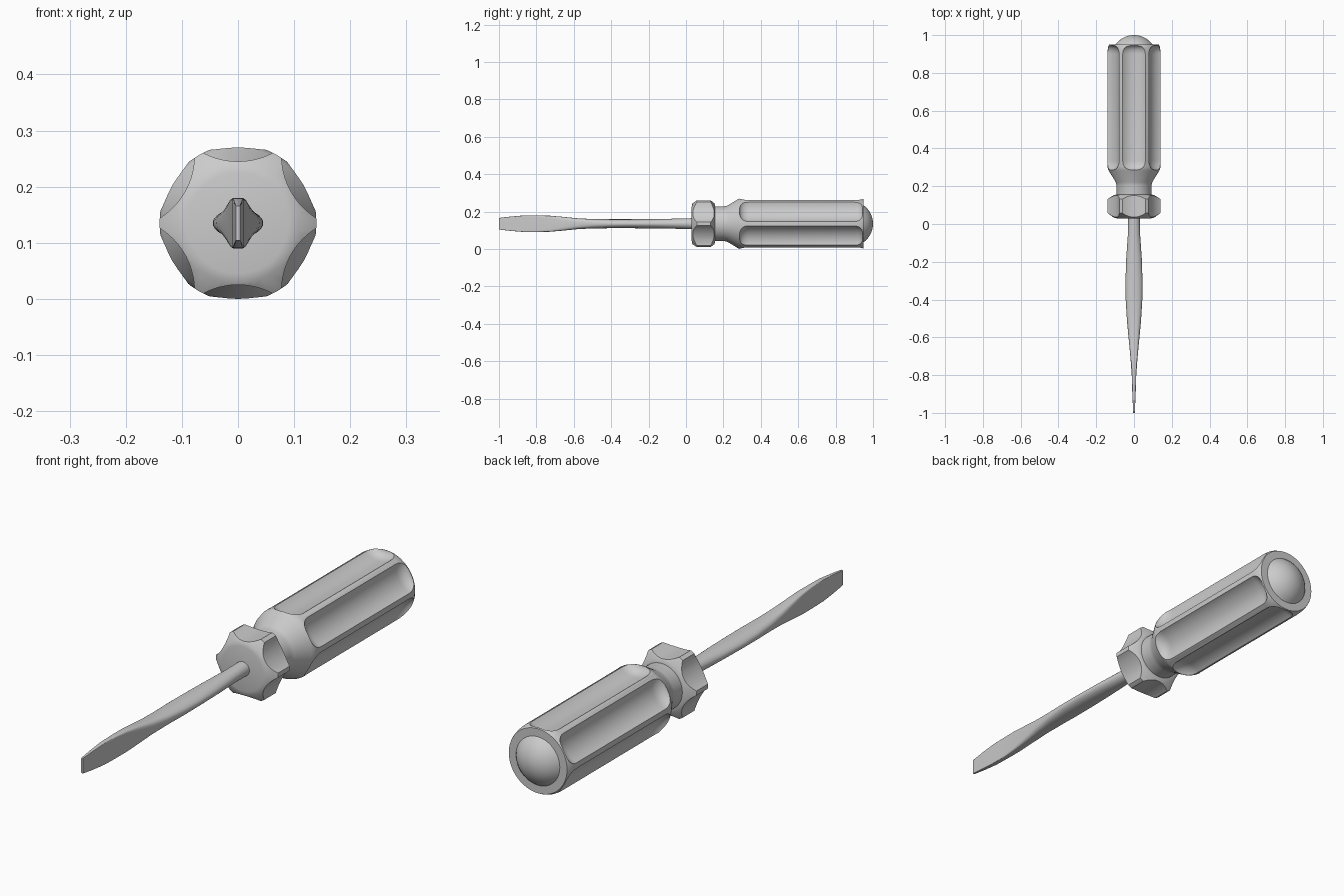
import bpy, bmesh, math
from mathutils import Vector

if "Cube" in bpy.data.objects:
    bpy.data.objects.remove(bpy.data.objects["Cube"])

ZC = 0.135  # height of the tool axis


def material(name, c):
    m = bpy.data.materials.new(name)
    m.diffuse_color = (*c, 1)
    m.use_nodes = True
    m.node_tree.nodes["Principled BSDF"].inputs["Base Color"].default_value = m.diffuse_color
    return m


GREY = material("plain grey", (0.6, 0.6, 0.6))


def loft(name, rings):
    """Skin a list of closed rings of points, capping both ends."""
    bm = bmesh.new()
    loops = [[bm.verts.new(p) for p in ring] for ring in rings]
    n = len(loops[0])
    for a, b in zip(loops, loops[1:]):
        for i in range(n):
            j = (i + 1) % n
            bm.faces.new((a[i], a[j], b[j], b[i]))
    bm.faces.new(loops[0])
    bm.faces.new(loops[-1])
    bmesh.ops.recalc_face_normals(bm, faces=bm.faces)
    me = bpy.data.meshes.new(name)
    bm.to_mesh(me)
    bm.free()
    me.materials.append(GREY)
    ob = bpy.data.objects.new(name, me)
    bpy.context.collection.objects.link(ob)
    return ob


def lathe(name, profile, n=48, cx=0.0, cz=ZC):
    """Turn a (y, radius) profile about an axis parallel to y."""
    return loft(name, [[(cx + r * math.cos(2 * math.pi * i / n), y,
                         cz + r * math.sin(2 * math.pi * i / n))
                        for i in range(n)] for y, r in profile])


def activate(ob):
    bpy.ops.object.select_all(action='DESELECT')
    ob.select_set(True)
    bpy.context.view_layer.objects.active = ob


def flute(ob, dist, profile):
    """Cut six hollows round the part with a turned cutter."""
    activate(ob)
    for k in range(6):
        a = math.radians(30 + 60 * k)
        cut = lathe("flute_cutter", profile, 64,
                    dist * math.cos(a), ZC + dist * math.sin(a))
        cut.hide_render = True
        mod = ob.modifiers.new("flute", 'BOOLEAN')
        mod.operation, mod.solver, mod.object = 'DIFFERENCE', 'EXACT', cut
        bpy.ops.object.modifier_apply(modifier=mod.name)
        bpy.data.objects.remove(cut)


def smooth(ob, deg=30):
    activate(ob)
    bpy.ops.object.shade_smooth_by_angle(angle=math.radians(deg))


# fluted handle with shoulder and neck
handle = lathe("handle", [(0.14, 0.093), (0.205, 0.093), (0.222, 0.097), (0.283, 0.134),
                          (0.30, 0.14), (0.915, 0.14), (0.937, 0.137), (0.95, 0.131)])
S = [0, 15, 30, 45, 60, 75, 90]
start = [(0.335 - 0.05 * math.cos(math.radians(t)), 0.06 + 0.035 * math.sin(math.radians(t))) for t in S]
end = [(0.90 + 0.045 * math.sin(math.radians(t)), 0.067 + 0.028 * math.cos(math.radians(t))) for t in S]
flute(handle, 0.20, [(0.284, 0.02)] + start + end + [(0.946, 0.02)])
smooth(handle)

# domed end cap
R = (0.10 ** 2 + 0.052 ** 2) / (2 * 0.052)
A = math.asin(0.10 / R)
dome = lathe("end_dome", [(0.94, 0.10)] + [(1.0 - R + R * math.cos(A * t), R * math.sin(A * t))
                                          for t in (1, .85, .7, .55, .4, .25, .12, .02)])
smooth(dome)

# scalloped collar
collar = lathe("collar", [(0.03, 0.09), (0.034, 0.107), (0.058, 0.14),
                          (0.132, 0.14), (0.153, 0.107), (0.157, 0.09)])
flute(collar, 0.243, [(0.0, 0.133), (0.2, 0.133)])
smooth(collar)

# shaft flowing into a flat blade: y, half width x, half height z, squareness
stations = [(0.05, .030, .030, 2), (-0.05, .032, .027, 2), (-0.18, .041, .025, 2),
            (-0.30, .045, .024, 2), (-0.40, .044, .024, 2.2), (-0.50, .038, .025, 2.6),
            (-0.58, .031, .029, 3.2), (-0.66, .023, .037, 4.5), (-0.73, .017, .043, 7),
            (-0.80, .012, .045, 10), (-0.87, .010, .044, 14), (-0.94, .007, .038, 18),
            (-1.0, .004, .031, 20)]


def power(v, e):
    return math.copysign(abs(v) ** e, v) if abs(v) > 1e-9 else 0.0


N = 32
blade = loft("shaft_and_blade",
             [[(w * power(math.cos(2 * math.pi * i / N), 2 / p), y,
                ZC + h * power(math.sin(2 * math.pi * i / N), 2 / p)) for i in range(N)]
              for y, w, h, p in stations])
smooth(blade, 40)
